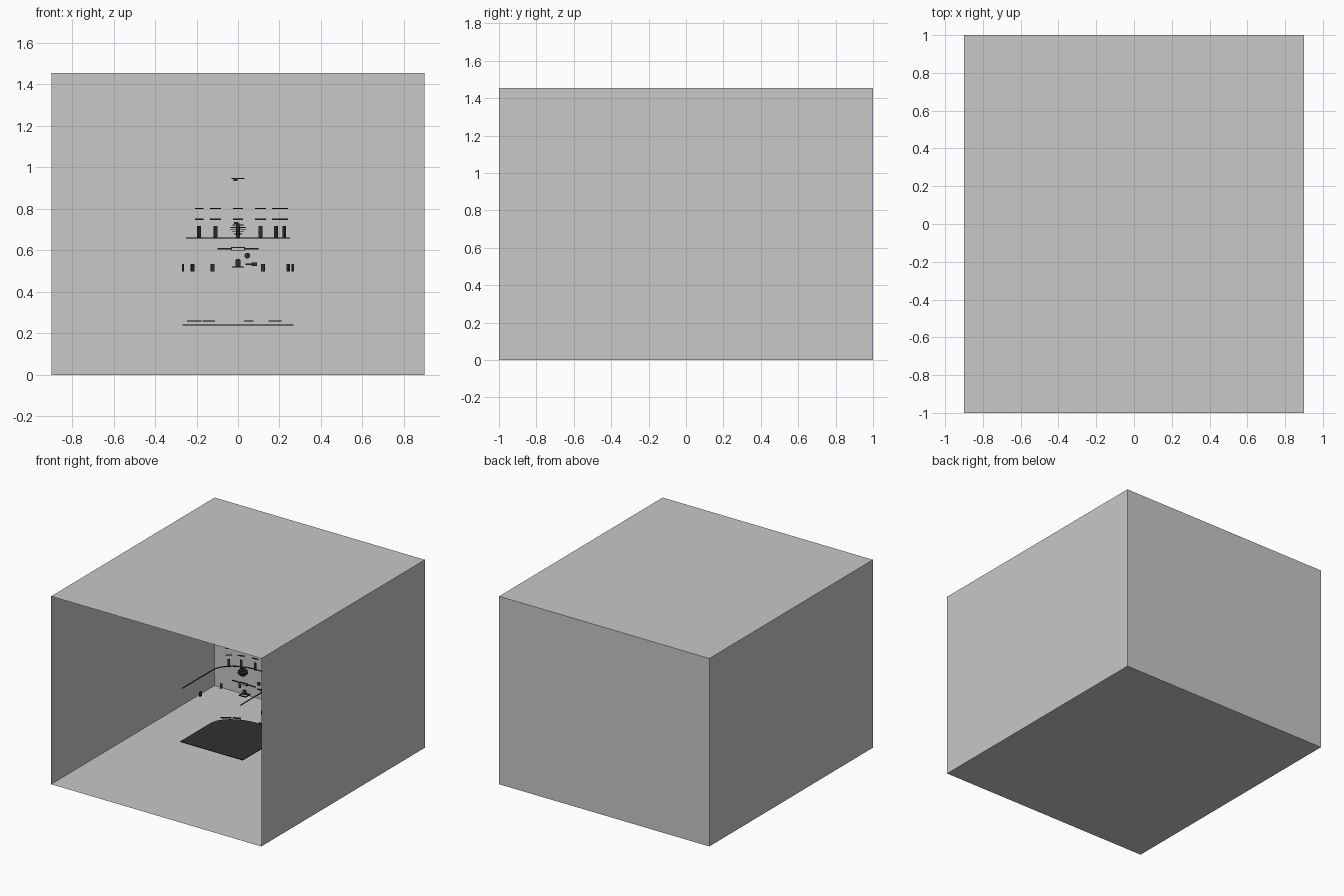
import bpy, bmesh, math
from mathutils import Matrix

if "Cube" in bpy.data.objects:
    bpy.data.objects.remove(bpy.data.objects["Cube"])


def material(name, value):
    m = bpy.data.materials.new(name)
    m.diffuse_color = (value, value, value, 1)
    m.use_nodes = True
    m.node_tree.nodes["Principled BSDF"].inputs["Base Color"].default_value = m.diffuse_color
    return m


GREY = material("wall grey", 0.58)
DARK = material("charcoal", 0.03)


def finish(bm, name, mat):
    me = bpy.data.meshes.new(name)
    bm.to_mesh(me)
    bm.free()
    ob = bpy.data.objects.new(name, me)
    bpy.context.collection.objects.link(ob)
    me.materials.append(mat)
    return ob


def box(name, loc, size, turn=0, mat=DARK):
    bm = bmesh.new()
    bmesh.ops.create_cube(bm, size=1, matrix=Matrix.Translation(loc)
                          @ Matrix.Rotation(turn, 4, 'Z')
                          @ Matrix.Diagonal((*size, 1)))
    return finish(bm, name, mat)


def disc(name, loc, r, depth, axis=None):
    bm = bmesh.new()
    rot = Matrix.Rotation(math.pi / 2, 4, axis) if axis else Matrix()
    bmesh.ops.create_cone(bm, cap_ends=True, segments=16, radius1=r, radius2=r,
                          depth=depth, matrix=Matrix.Translation(loc) @ rot)
    return finish(bm, name, DARK)


def outline(half, depth, front=-0.325, spring=0.045, n=24):
    """Straight sides that end in a shallow arch at the back."""
    pts = [(half, front)]
    for i in range(n + 1):
        a = math.pi * i / n
        pts.append((half * math.cos(a), spring + depth * math.sin(a)))
    return pts + [(-half, front)]


def on_arch(x, half, depth, spring=0.045):
    """Depth position and tangent angle on the arch at x."""
    c = max(-1, min(1, x / half))
    a = math.acos(c)
    return (spring + depth * math.sin(a),
            math.atan2(-depth * math.cos(a), half * math.sin(a)))


# Room shell: floor, ceiling, back and two sides, open at the front
bm = bmesh.new()
bmesh.ops.create_cube(bm, size=1, matrix=Matrix.Translation((0, 0, 0.7275))
                      @ Matrix.Diagonal((1.8, 2, 1.455, 1)))
bmesh.ops.delete(bm, geom=[f for f in bm.faces if f.normal.y < -0.5],
                 context='FACES_ONLY')
finish(bm, "room_shell", GREY)

# Arched floor deck
bm = bmesh.new()
deck = bm.faces.new([bm.verts.new((x, y, 0.238)) for x, y in outline(0.268, 0.19)])
ext = bmesh.ops.extrude_face_region(bm, geom=[deck])
bmesh.ops.translate(bm, vec=(0, 0, 0.005),
                    verts=[v for v in ext["geom"] if isinstance(v, bmesh.types.BMVert)])
bmesh.ops.recalc_face_normals(bm, faces=bm.faces)
finish(bm, "floor_deck", DARK)

# Low ledges along the deck's arch
for x, w in ((-0.21, 0.06), (-0.142, 0.055), (0.052, 0.045), (0.178, 0.055)):
    y, t = on_arch(x, 0.268, 0.17)
    box("deck_ledge", (x, y, 0.26), (w / max(math.cos(t), 0.5), 0.015, 0.005), t)

# Thin rail around the arch
cu = bpy.data.curves.new("arch_rail", 'CURVE')
cu.dimensions = '3D'
cu.bevel_depth = 0.004
cu.bevel_resolution = 1
sp = cu.splines.new('POLY')
path = outline(0.248, 0.18)
sp.points.add(len(path) - 1)
for p, (x, y) in zip(sp.points, path):
    p.co = (x, y, 0.66, 1)
rail = bpy.data.objects.new("arch_rail", cu)
bpy.context.collection.objects.link(rail)
cu.materials.append(DARK)

# Posts on the rail, each with two thin bars above
for x, w in ((-0.187, 0.035), (-0.108, 0.05), (0, 0.05),
             (0.108, 0.05), (0.184, 0.035), (0.223, 0.03)):
    y, t = on_arch(x, 0.248, 0.165)
    box("rail_post", (x, y, 0.69), (0.018, 0.008, 0.056), t)
    for z in (0.75, 0.802):
        box("screen_bar", (x, y, z), (w / max(math.cos(t), 0.6), 0.008, 0.006), t)

# Small upright blocks below the rail
for x, y, t in ((-0.265, -0.08, 1.4), (-0.22, 0.11, 0.7), (-0.122, 0.195, 0.25),
                (0.12, 0.195, -0.25), (0.242, 0.08, -0.9), (0.264, -0.08, -1.4)):
    box("lower_block", (x, y, 0.517), (0.018, 0.008, 0.036), t)

# Stacked slats in the middle
for z, r in ((0.68, 0.02), (0.69, 0.03), (0.70, 0.038), (0.71, 0.036), (0.722, 0.026)):
    disc("centre_slat", (0, 0.06, z), r, 0.004)
box("centre_stem", (0, 0.06, 0.704), (0.014, 0.014, 0.058))
box("stem_cap", (-0.01, 0.06, 0.732), (0.02, 0.01, 0.008))

# Cross bar with a pale plate
box("cross_bar", (0, 0.075, 0.608), (0.2, 0.008, 0.006))
box("plate_frame", (0, 0.07, 0.608), (0.066, 0.012, 0.018))
box("pale_plate", (0, 0.062, 0.608), (0.058, 0.006, 0.010), mat=GREY)

# Square base ring and rounded knob
for s in (-1, 1):
    box("base_side", (s * 0.026, 0.08, 0.52), (0.008, 0.06, 0.006))
    box("base_end", (0, 0.08 + s * 0.026, 0.52), (0.06, 0.008, 0.006))
box("knob_body", (0, 0.08, 0.535), (0.026, 0.012, 0.026))
disc("knob_top", (0, 0.08, 0.547), 0.013, 0.012, 'X')

# Side fittings
disc("side_dial", (0.045, 0.19, 0.575), 0.014, 0.008, 'X')
box("side_handle", (0.05, 0.19, 0.533), (0.03, 0.01, 0.007))
box("side_grip", (0.078, 0.19, 0.534), (0.026, 0.012, 0.018))

# Overhead bar
box("overhead_bar", (0, 0.2, 0.946), (0.064, 0.01, 0.005))
box("overhead_clip", (-0.012, 0.2, 0.94), (0.018, 0.008, 0.01))
